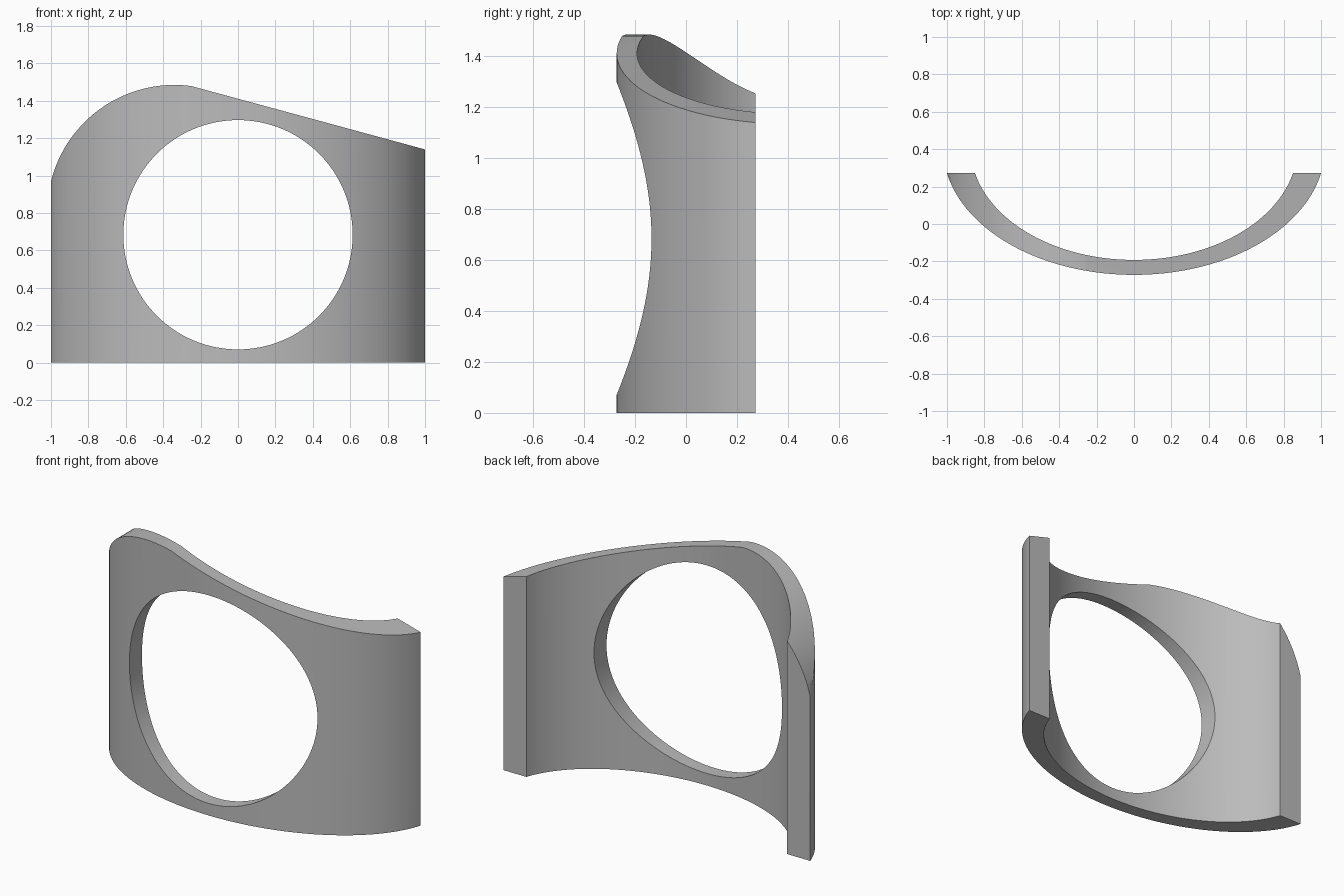
import bpy, bmesh
from math import sin, cos, acos, asin, pi, sqrt

cube = bpy.data.objects.get("Cube")
if cube:
    bpy.data.objects.remove(cube, do_unlink=True)


def prism(name, outline, direction):
    """Extrude a closed outline of 3D points along a direction."""
    bm = bmesh.new()
    face = bm.faces.new([bm.verts.new(p) for p in outline])
    new = bmesh.ops.extrude_face_region(bm, geom=[face])["geom"]
    verts = [v for v in new if isinstance(v, bmesh.types.BMVert)]
    bmesh.ops.translate(bm, vec=direction, verts=verts)
    bmesh.ops.recalc_face_normals(bm, faces=bm.faces)
    mesh = bpy.data.meshes.new(name)
    bm.to_mesh(mesh)
    bm.free()
    obj = bpy.data.objects.new(name, mesh)
    bpy.context.collection.objects.link(obj)
    return obj


def ellipse_arc(half_width, bottom, centre_y, end_y, steps=96):
    """Front part of an ellipse, from left end to right end, cut off at end_y."""
    b = centre_y - bottom
    a = half_width / sqrt(1 - ((centre_y - end_y) / b) ** 2)
    reach = acos((centre_y - end_y) / b)
    angles = [reach * (2 * i / steps - 1) for i in range(steps + 1)]
    return [(a * sin(t), centre_y - b * cos(t)) for t in angles]


# Curved band, seen from above
BACK = 0.272
outer = ellipse_arc(1.0, -0.272, 0.41, BACK)
inner = ellipse_arc(0.85, -0.192, 0.41, BACK)
band = prism("curved_panel", [(x, y, 0) for x, y in outer + inner[::-1]], (0, 0, 2))

# Front outline: rounded shoulder on one side, straight slope on the other
R, cx, cz = 0.68, -0.34, 0.805
start, end = pi - asin((0.97 - cz) / R), acos((-0.25 - cx) / R)
shoulder = [(cx + R * cos(t), cz + R * sin(t))
            for t in (start + (end - start) * i / 48 for i in range(49))]
slope = (1.14 - shoulder[-1][1]) / 1.25
outline = [(-1.1, -0.1), (-1.1, 0.9), *shoulder, (1.1, 1.14 + 0.1 * slope), (1.1, -0.1)]
trim = prism("outline_cutter", [(x, -1, z) for x, z in outline], (0, 2, 0))

# Large round opening
circle = [2 * pi * i / 128 for i in range(128)]
hole = prism("hole_cutter", [(0.613 * cos(t), -1, 0.684 + 0.613 * sin(t)) for t in circle], (0, 2, 0))

# Cut the band, then drop the cutters
bpy.context.view_layer.objects.active = band
for cutter, operation in ((trim, "INTERSECT"), (hole, "DIFFERENCE")):
    mod = band.modifiers.new(cutter.name, "BOOLEAN")
    mod.operation, mod.object, mod.solver = operation, cutter, "EXACT"
    bpy.ops.object.modifier_apply(modifier=mod.name)
    bpy.data.objects.remove(cutter, do_unlink=True)

# Plain grey finish
grey = bpy.data.materials.new("plain_grey")
grey.use_nodes = True
colour = (0.5, 0.5, 0.5, 1)
grey.diffuse_color = colour
grey.node_tree.nodes["Principled BSDF"].inputs["Base Color"].default_value = colour
band.data.materials.clear()
band.data.materials.append(grey)

bpy.ops.object.select_all(action="DESELECT")
band.select_set(True)
bpy.ops.object.shade_smooth_by_angle()
